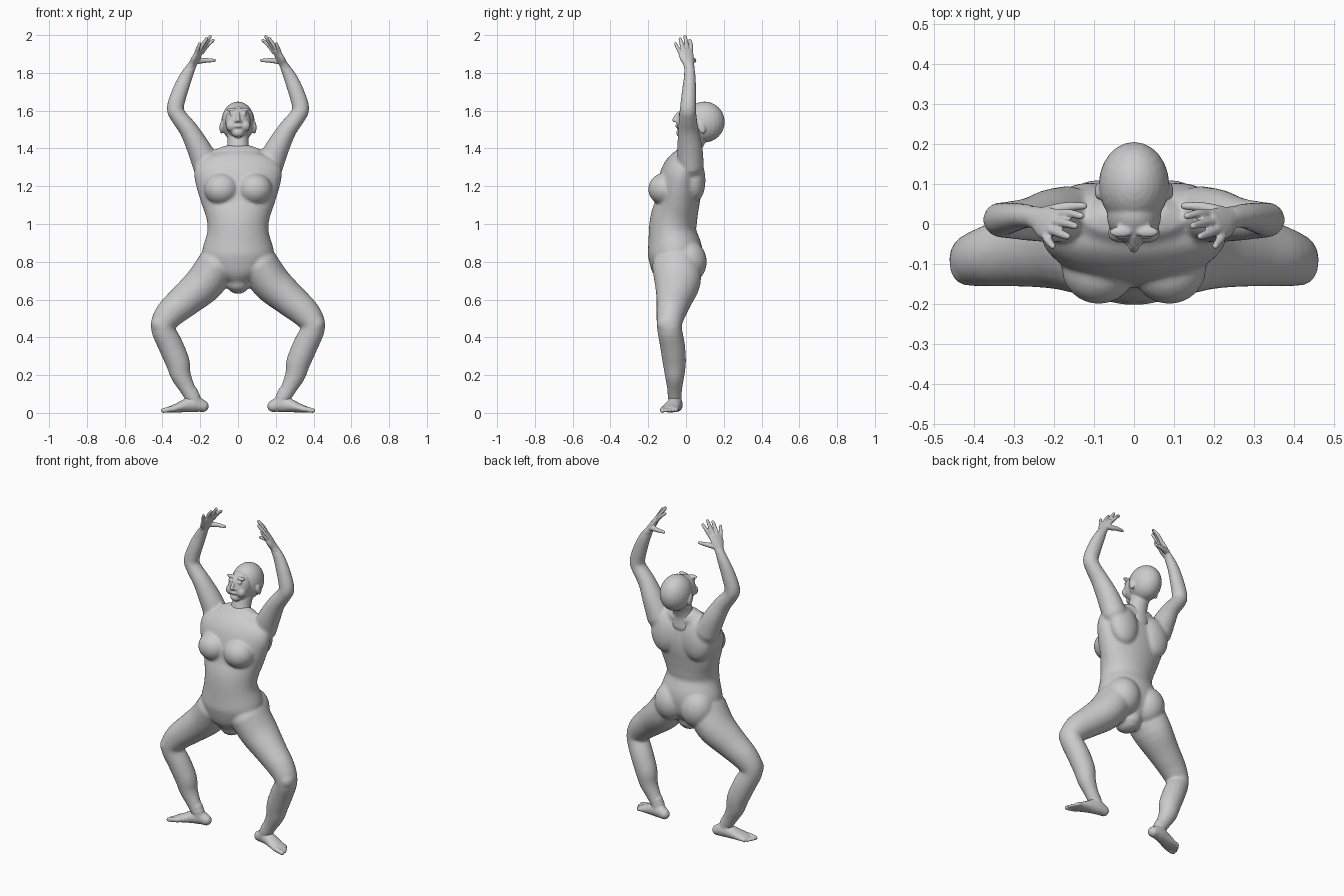
import bpy, bmesh, math
from mathutils import Vector, Matrix


def spline(pts, steps=4):
    """Smooth resampling of control rows (x, y, z, radius_u, radius_v)."""
    out, n = [], len(pts)
    for i in range(n - 1):
        a, b, c, d = pts[max(i - 1, 0)], pts[i], pts[i + 1], pts[min(i + 2, n - 1)]
        for k in range(steps):
            t = k / steps
            out.append([0.5 * (2 * q + (r - p) * t + (2 * p - 5 * q + 4 * r - s) * t * t
                        + (3 * q - p - 3 * r + s) * t ** 3) for p, q, r, s in zip(a, b, c, d)])
    return out + [list(pts[-1])]


def tube(bm, pts, side=1, wide=(0, 1, 0), sides=24):
    """Lofted limb with domed ends; radius_v lies along the wide axis."""
    rows = spline(pts)
    pos = [Vector(r[:3]) for r in rows]
    rings = []
    for i, r in enumerate(rows):
        t = (pos[min(i + 1, len(pos) - 1)] - pos[max(i - 1, 0)]).normalized()
        v = Vector(wide)
        v = (v - t * v.dot(t)).normalized()
        rings.append((pos[i], v.cross(t), v, r[3], r[4], t))

    def dome(ring, sign):
        c, u, v, a, b, t = ring
        m = min(a, b)
        return [(c + t * sign * m * math.sin(g), u, v, a * math.cos(g), b * math.cos(g), t)
                for g in (0.5, 1.0, 1.35)]

    rings = dome(rings[0], -1)[::-1] + rings + dome(rings[-1], 1)
    loops = []
    for c, u, v, a, b, t in rings:
        loop = []
        for k in range(sides):
            g = 2 * math.pi * k / sides
            p = c + u * a * math.cos(g) + v * b * math.sin(g)
            loop.append(bm.verts.new((p.x * side, p.y, p.z)))
        loops.append(loop)
    for l0, l1 in zip(loops, loops[1:]):
        for k in range(sides):
            j = (k + 1) % sides
            bm.faces.new((l0[k], l0[j], l1[j], l1[k]))
    bm.faces.new(loops[0])
    bm.faces.new(loops[-1])


def ball(bm, c, r, side=1, tilt=0):
    """Ellipsoid, tilted about x."""
    m = (Matrix.Translation((c[0] * side, c[1], c[2])) @ Matrix.Rotation(tilt, 4, 'X')
         @ Matrix.Diagonal((*r, 1)))
    bmesh.ops.create_uvsphere(bm, u_segments=24, v_segments=16, radius=1, matrix=m)


def skin(name, bm, voxel, smooth):
    """Fuse the overlapping volumes of one part into a smooth skin."""
    bmesh.ops.recalc_face_normals(bm, faces=bm.faces)
    me = bpy.data.meshes.new(name)
    bm.to_mesh(me)
    bm.free()
    ob = bpy.data.objects.new(name, me)
    bpy.context.collection.objects.link(ob)
    rm = ob.modifiers.new("fuse", 'REMESH')
    rm.mode, rm.voxel_size, rm.use_smooth_shade = 'VOXEL', voxel, True
    sm = ob.modifiers.new("soften", 'SMOOTH')
    sm.factor, sm.iterations = 0.5, smooth
    return ob


# Torso: rows of z, half width, front y, back y
torso = [(.70, .07, -.14, .04), (.75, .15, -.178, .07), (.81, .185, -.196, .085),
         (.868, .188, -.203, .085), (.96, .162, -.197, .055), (1.03, .167, -.188, .06),
         (1.105, .192, -.165, .07), (1.185, .217, -.155, .082), (1.265, .232, -.135, .082),
         (1.32, .215, -.10, .08), (1.355, .15, -.06, .075)]
bm = bmesh.new()
tube(bm, [(0, (f + b) / 2, z, w, (b - f) / 2) for z, w, f, b in torso], sides=40)

for s in (1, -1):
    # Chest, shoulder blades, buttocks
    ball(bm, (.088, -.112, 1.185), (.092, .088, .085), s)
    ball(bm, (.11, .04, 1.25), (.095, .062, .13), s, .1)
    ball(bm, (.09, .01, .80), (.102, .1, .115), s)
    # Arm: shoulder to wrist
    tube(bm, [(.165, .025, 1.31, .075, .07), (.212, .02, 1.41, .062, .066),
              (.262, .012, 1.50, .05, .054), (.315, .01, 1.57, .044, .046),
              (.332, .011, 1.615, .045, .043), (.308, .016, 1.70, .042, .038),
              (.275, .02, 1.78, .035, .031), (.242, .016, 1.842, .023, .027)], s)
    # Leg: hip, thigh, knee, calf, ankle
    tube(bm, [(.11, -.05, .785, .105, .13), (.175, -.045, .69, .104, .122),
              (.275, -.063, .60, .09, .095), (.36, -.08, .525, .078, .077),
              (.398, -.088, .455, .064, .066), (.358, -.072, .36, .066, .066),
              (.32, -.062, .27, .064, .062), (.303, -.06, .20, .054, .052),
              (.268, -.06, .13, .042, .04), (.235, -.06, .075, .04, .036)], s)
    ball(bm, (.415, -.098, .47), (.046, .056, .056), s)
skin("body", bm, .008, 6)

# Head, tilted slightly back, with neck
bm = bmesh.new()
tube(bm, [(0, .02, 1.31, .08, .06), (0, .022, 1.37, .068, .056), (0, .036, 1.42, .056, .055),
          (0, .06, 1.48, .056, .06)])
ball(bm, (0, .098, 1.54), (.088, .107, .108))
ball(bm, (0, .022, 1.54), (.068, .072, .085), 1, -.25)
ball(bm, (0, -.022, 1.483), (.032, .03, .026))
tube(bm, [(0, -.03, 1.592, .008, .01), (0, -.05, 1.57, .01, .012), (0, -.061, 1.55, .012, .012)])
ball(bm, (0, -.045, 1.518), (.024, .012, .009))
for s in (1, -1):
    ball(bm, (.033, -.02, 1.605), (.03, .014, .01), s)      # brow
    ball(bm, (.035, -.022, 1.52), (.03, .025, .03), s)      # cheek
    ball(bm, (.012, -.048, 1.544), (.009, .01, .008), s)    # nostril
    ball(bm, (.03, -.028, 1.583), (.016, .012, .009), s)    # eyelid
    ball(bm, (.088, .082, 1.51), (.01, .02, .034), s, .35)  # ear
skin("head", bm, .005, 4)

# Hands: thumb, index, middle, ring, little (root, knuckle, tip)
fingers = [[(.22, .028, 1.862, .017), (.17, .042, 1.866, .013), (.125, .045, 1.866, .009)],
           [(.19, .024, 1.91, .012), (.16, .026, 1.948, .011), (.132, .02, 1.972, .009)],
           [(.197, .005, 1.92, .012), (.168, .001, 1.962, .011), (.147, -.005, 1.992, .009)],
           [(.207, -.015, 1.92, .012), (.184, -.024, 1.955, .011), (.166, -.031, 1.98, .009)],
           [(.22, -.032, 1.91, .011), (.21, -.046, 1.935, .01), (.203, -.055, 1.955, .008)]]
for s, label in ((1, "left"), (-1, "right")):
    bm = bmesh.new()
    tube(bm, [(.252, .018, 1.825, .024, .028), (.238, .013, 1.85, .021, .03),
              (.222, .004, 1.88, .019, .04), (.203, -.003, 1.915, .014, .042)], s, (-.35, .94, 0))
    for f in fingers:
        tube(bm, [(*p, p[3]) for p in f], s, sides=12)
    skin(label + "_hand", bm, .004, 3)

    # Feet: turned out, big toe towards the front
    bm = bmesh.new()
    tube(bm, [(.187, -.05, .036, .032, .032), (.225, -.055, .046, .042, .037),
              (.27, -.065, .04, .037, .04), (.32, -.08, .027, .025, .046),
              (.362, -.088, .018, .016, .047)], s)
    tube(bm, [(.25, -.06, .11, .038, .036), (.228, -.058, .05, .04, .035)], s)
    for y, tip, r in ((-.122, .396, .015), (-.101, .398, .011), (-.084, .391, .011),
                      (-.067, .382, .01), (-.051, .37, .01)):
        tube(bm, [(.335, y + .005, .022, r, r), (.365, y, .018, r, r),
                  (tip, y - .003, .012, r * .85, r * .9)], s, sides=12)
    skin(label + "_foot", bm, .0045, 3)
